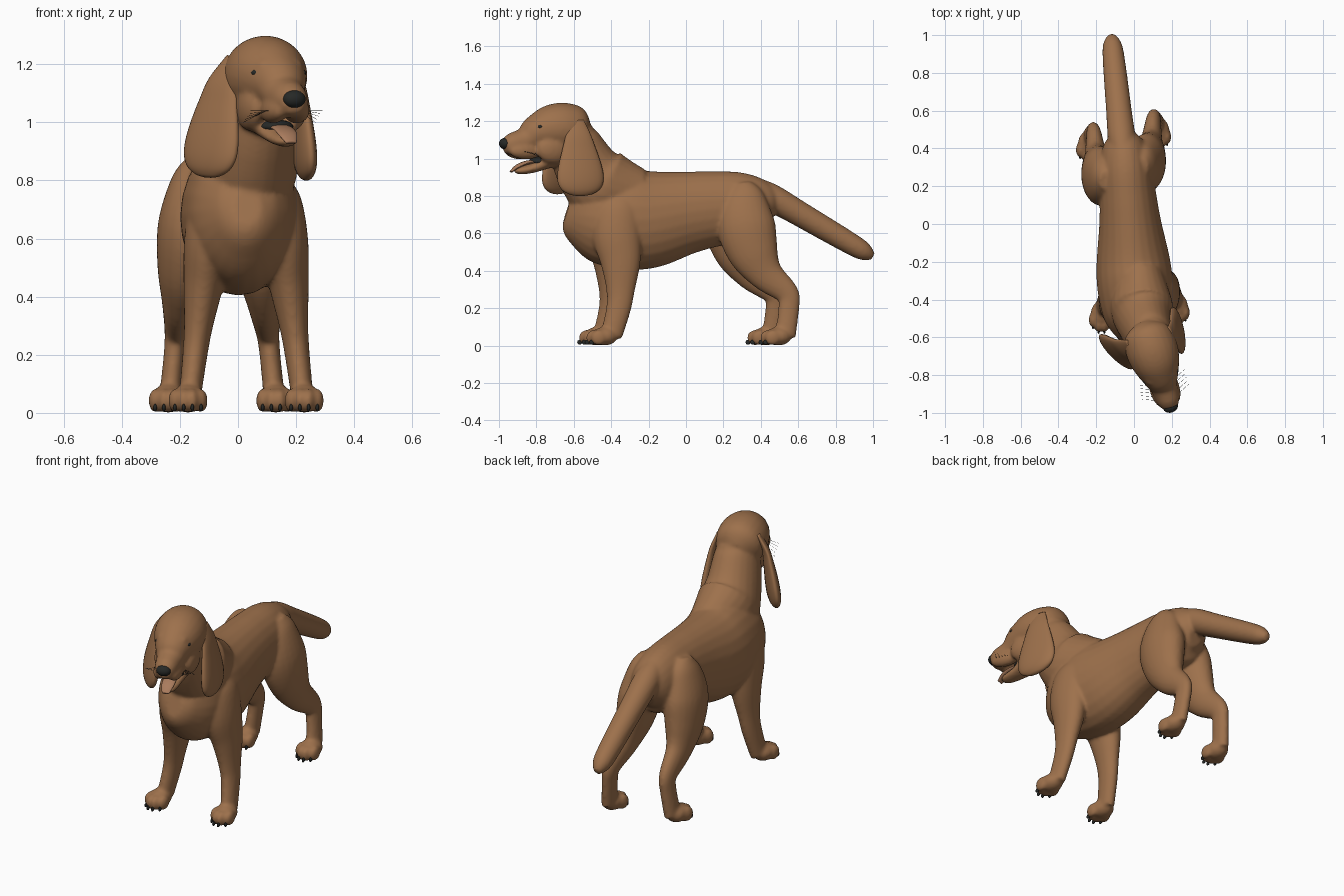
import bpy
import bmesh
import math
from mathutils import Vector, Matrix

cube = bpy.data.objects.get("Cube")
if cube:
    bpy.data.objects.remove(cube, do_unlink=True)

X_AXIS = Vector((1, 0, 0))
HEAD_TURN = Matrix.Rotation(math.radians(18), 4, "Z")
HEAD_FRAME = Matrix.Translation((.09, -.65, 0)) @ HEAD_TURN
HEAD_SIDE = HEAD_TURN @ X_AXIS


def material(name, color):
    mat = bpy.data.materials.new(name)
    mat.use_nodes = True
    mat.diffuse_color = (*color, 1)
    shader = mat.node_tree.nodes["Principled BSDF"]
    shader.inputs["Base Color"].default_value = mat.diffuse_color
    return mat


FUR = material("brown fur", (.34, .165, .072))
DARK = material("soft black", (.02, .022, .02))
TONGUE = material("tongue", (.4, .2, .11))


def spline(points, steps=5):
    """Catmull-Rom samples through rows of (x, y, z, half width)."""
    rows = [Vector(point) for point in points]
    rows = [rows[0], *rows, rows[-1]]
    samples = []
    for before, start, end, after in zip(rows, rows[1:], rows[2:], rows[3:]):
        leave, arrive = (end - before) / 2, (after - start) / 2
        for step in range(steps):
            t = step / steps
            ease = t * t * (3 - 2 * t)
            samples.append(start.lerp(end, ease) + leave * t * (1 - t) ** 2
                           - arrive * t * t * (1 - t))
    return samples + [rows[-1]]


def tube(bm, points, depth=1, side=X_AXIS, sides=24):
    """Closed loft of ellipses, wide along the side axis, depth as a ratio of width."""
    rows = spline(points)
    centres = [row.to_3d() for row in rows]
    rings = []
    for index, centre in enumerate(centres):
        following = centres[min(index + 1, len(centres) - 1)]
        previous = centres[max(index - 1, 0)]
        tangent = (following - previous).normalized()
        wide = (side - tangent * side.dot(tangent)).normalized()
        deep = tangent.cross(wide) * depth
        radius = rows[index].w
        ring = []
        for corner in range(sides):
            angle = math.tau * corner / sides
            offset = wide * math.cos(angle) + deep * math.sin(angle)
            ring.append(bm.verts.new(centre + offset * radius))
        rings.append(ring)
    faces = [bm.faces.new(rings[0]), bm.faces.new(rings[-1])]
    for low, high in zip(rings, rings[1:]):
        for corner in range(sides):
            beside = (corner + 1) % sides
            faces.append(bm.faces.new((low[corner], low[beside], high[beside], high[corner])))
    bmesh.ops.recalc_face_normals(bm, faces=faces)


def blob(bm, centre, radii, frame=Matrix()):
    """Ellipsoid placed in a frame."""
    matrix = frame @ Matrix.Translation(centre) @ Matrix.Diagonal((*radii, 1))
    bmesh.ops.create_uvsphere(bm, u_segments=20, v_segments=12, radius=1, matrix=matrix)


def head_tube(bm, rows, depth=1):
    """Loft along the turned head's midline from (forward, z, half width)."""
    points = [(*(HEAD_FRAME @ Vector((0, -forward, z))), width) for forward, z, width in rows]
    tube(bm, points, depth, HEAD_SIDE)


def finish(bm, name, mat):
    mesh = bpy.data.meshes.new(name)
    bm.to_mesh(mesh)
    bm.free()
    obj = bpy.data.objects.new(name, mesh)
    bpy.context.collection.objects.link(obj)
    mesh.materials.append(mat)
    mesh.shade_smooth()
    return obj


body = bmesh.new()
claws = bmesh.new()

# Torso from rump to breast, curving gently sideways
TORSO = [(.47, .7, .05), (.42, .72, .11), (.3, .735, .14), (.15, .73, .15), (0, .71, .165),
         (-.2, .675, .195), (-.35, .68, .2), (-.5, .69, .175), (-.6, .7, .11), (-.64, .71, .05)]
tube(body, [(-.02 - .08 * y, y, z, width) for y, z, width in TORSO], depth=1.35)

# Neck, leaning toward the turned head
NECK = [(-.25, .8, .12), (-.43, .85, .165), (-.52, .93, .145), (-.6, 1.08, .12), (-.62, 1.15, .1)]
tube(body, [(.02 + .2 * (z - .75), y, z, width) for y, z, width in NECK], depth=1.2)

# Tail, sloping straight down to a rounded tip
TAIL = [(.34, .05), (.45, .072), (.6, .068), (.85, .06), (.95, .05), (1, .02)]
tube(body, [(-.02 - .1 * y, y, 1.06 - .585 * y, width) for y, width in TAIL])

# Skull with muzzle, open lower jaw, lips, cheeks and brows
SKULL = [(-.13, 1.14, .05), (-.08, 1.15, .12), (0, 1.16, .138), (.08, 1.155, .13),
         (.16, 1.13, .1), (.22, 1.095, .073), (.3, 1.075, .06), (.34, 1.07, .04)]
JAW = [(0, 1.02, .1), (.1, .985, .08), (.18, .95, .055), (.25, .935, .04), (.28, .935, .02)]
head_tube(body, SKULL)
head_tube(body, JAW, depth=.5)
for side in (-1, 1):
    blob(body, (side * .042, -.23, 1.04), (.038, .095, .045), HEAD_FRAME)
    blob(body, (side * .075, -.08, 1.05), (.045, .1, .08), HEAD_FRAME)
    blob(body, (side * .045, -.165, 1.195), (.04, .035, .025), HEAD_FRAME)


def paw(x, y):
    """Rounded foot with a fan of four clawed toes."""
    blob(body, (x, y, .05), (.058, .07, .05))
    for toe in range(4):
        spread = toe - 1.5
        toe_x = x + spread * .03
        toe_y = y - .07 + abs(spread) * .025
        blob(body, (toe_x, toe_y, .042), (.023, .042, .042))
        blob(claws, (toe_x, toe_y - .036, .018), (.006, .013, .013))


def leg(side, middle, shift, rows, stance, splay):
    """Leg from (y, z, half width), spreading outward toward the ground."""
    tube(body, [(middle + side * (stance - splay * z), y + shift, z, width)
                for y, z, width in rows], depth=1.55)
    paw(middle + side * stance, rows[-1][0] - .035 + shift)


# Four standing legs, the right pair set a little forward
FORELEG = [(-.36, .82, .03), (-.36, .74, .075), (-.37, .6, .085), (-.35, .45, .07),
           (-.35, .3, .05), (-.36, .2, .043), (-.4, .05, .038)]
HINDLEG = [(.3, .87, .03), (.31, .8, .07), (.32, .65, .1), (.36, .5, .088), (.43, .38, .06),
           (.54, .28, .041), (.55, .2, .036), (.53, .05, .037)]
for side in (-1, 1):
    forward = min(side, 0)
    leg(side, .028, forward * .04, FORELEG, stance=.2, splay=.12)
    leg(side, -.055, forward * .07, HINDLEG, stance=.185, splay=.1)

# Fuse the body into one smooth skin
dog = finish(body, "body", FUR)
remesh = dog.modifiers.new("Fuse", "REMESH")
remesh.mode = "VOXEL"
remesh.voxel_size = .009
remesh.use_smooth_shade = True
soften = dog.modifiers.new("Soften", "SMOOTH")
soften.factor = .5
soften.iterations = 10
finish(claws, "claws", DARK)


def ear(name, root, tip, along):
    """Hanging flap that broadens downward to a rounded end."""
    root, tip = Vector(root), Vector(tip)
    points = []
    for ring in range(9):
        t = math.sin(math.pi / 2 * ring / 8)
        centre = root.lerp(tip, math.sqrt(t))
        centre.z = root.z + (tip.z - root.z) * t
        width = (.045 + .125 * t) * math.sqrt(1.01 - t ** 6)
        points.append((*centre, width))
    bm = bmesh.new()
    tube(bm, points, depth=.28, side=Vector(along).normalized())
    finish(bm, name, FUR)


ear("left_ear", (.19, -.59, 1.2), (.235, -.56, .8), (.2, -1, 0))
ear("right_ear", (-.01, -.65, 1.22), (-.105, -.68, .81), (1, -1, 0))


def head_detail(name, centre, radii, mat):
    bm = bmesh.new()
    blob(bm, centre, radii, HEAD_FRAME)
    finish(bm, name, mat)


# Nose, mouth lining, eyes and tongue
head_detail("nose", (0, -.335, 1.08), (.04, .03, .03), DARK)
head_detail("mouth_lining", (0, -.12, .985), (.062, .08, .025), DARK)
head_detail("left_eye", (.075, -.162, 1.17), (.024, .02, .014), DARK)
head_detail("right_eye", (-.075, -.162, 1.17), (.024, .02, .014), DARK)
bm = bmesh.new()
head_tube(bm, [(.1, .985, .035), (.2, .98, .036), (.26, .96, .034), (.3, .93, .02)], depth=.3)
finish(bm, "tongue", TONGUE)

# Whiskers fanning from both sides of the muzzle
bm = bmesh.new()
for side in (-1, 1):
    for strand in range(5):
        root = HEAD_FRAME @ Vector((side * .06, -.2 - strand * .02, 1.04))
        tip = HEAD_FRAME @ Vector((side * .13, -.17 - strand * .02, 1 + strand * .01))
        tube(bm, [(*root, .001), (*tip, .0005)], side=Vector((0, 0, 1)), sides=4)
finish(bm, "whiskers", DARK)
